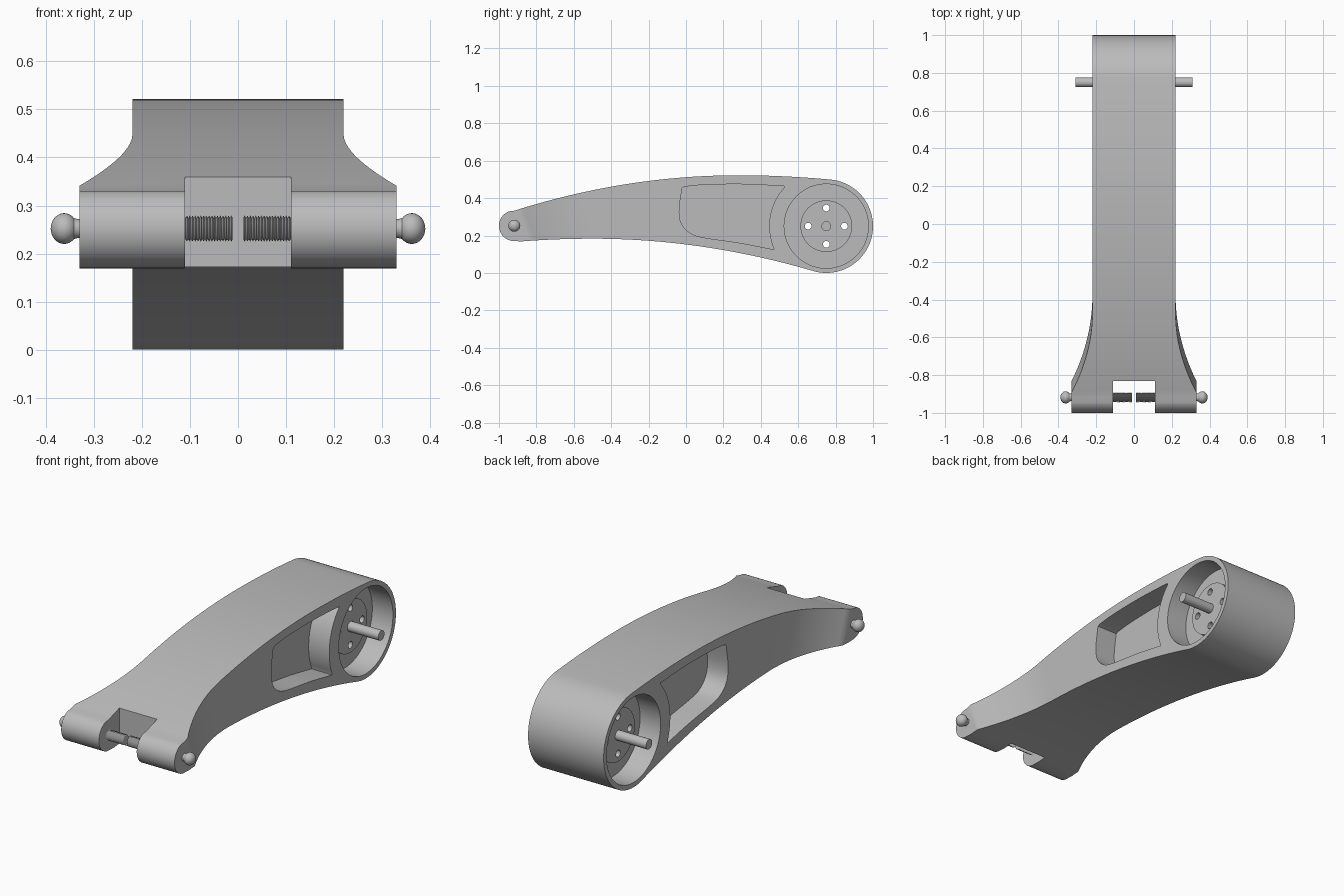
import bpy, bmesh
from math import sin, cos, pi, radians
from mathutils import Vector

if "Cube" in bpy.data.objects:
    bpy.data.objects.remove(bpy.data.objects["Cube"], do_unlink=True)

grey = bpy.data.materials.new("plain grey")
grey.use_nodes = True
colour = (0.5, 0.5, 0.5, 1)
grey.diffuse_color = colour
grey.node_tree.nodes["Principled BSDF"].inputs["Base Color"].default_value = colour

HUB_Y, HUB_Z = 0.75, 0.25      # pivot at the round end
TIP_Y, TIP_Z = -0.918, 0.252   # pivot at the forked end
FLOOR = 0.10                   # recess floors, distance from the middle


def finish(name, bm):
    bmesh.ops.recalc_face_normals(bm, faces=bm.faces[:])
    mesh = bpy.data.meshes.new(name)
    bm.to_mesh(mesh)
    bm.free()
    obj = bpy.data.objects.new(name, mesh)
    bpy.context.collection.objects.link(obj)
    mesh.materials.append(grey)
    return obj


def prism(name, points, offset):
    """Closed outline of 3D points swept along an offset vector."""
    bm = bmesh.new()
    face = bm.faces.new([bm.verts.new(p) for p in points])
    swept = bmesh.ops.extrude_face_region(bm, geom=[face])["geom"]
    verts = [v for v in swept if isinstance(v, bmesh.types.BMVert)]
    bmesh.ops.translate(bm, verts=verts, vec=Vector(offset))
    return finish(name, bm)


def lathe(name, profile, y, z, side=1, segments=48):
    """Turn (x, radius) points around an axis parallel to x."""
    bm = bmesh.new()
    rings = [[bm.verts.new((side * x, y + r * cos(2 * pi * i / segments),
                            z + r * sin(2 * pi * i / segments)))
              for i in range(segments)] for x, r in profile]
    for a, b in zip(rings, rings[1:]):
        for i in range(segments):
            j = (i + 1) % segments
            bm.faces.new((a[i], a[j], b[j], b[i]))
    bm.faces.new(rings[0])
    bm.faces.new(rings[-1])
    return finish(name, bm)


def cylinder(name, x0, x1, r, y, z, side=1, segments=48):
    return lathe(name, [(x0, r), (x1, r)], y, z, side, segments)


def boolean(obj, cutter, operation="DIFFERENCE"):
    mod = obj.modifiers.new("cut", "BOOLEAN")
    mod.object, mod.operation, mod.solver = cutter, operation, "EXACT"
    bpy.context.view_layer.objects.active = obj
    bpy.ops.object.modifier_apply(modifier=mod.name)


def discard(*cutters):
    for c in cutters:
        bpy.data.objects.remove(c, do_unlink=True)


def arc(cy, cz, r, start, end, n):
    return [(cy + r * cos(radians(start + (end - start) * i / n)),
             cz + r * sin(radians(start + (end - start) * i / n))) for i in range(n + 1)]


def span(a, b, n):
    return [a + (b - a) * i / n for i in range(n + 1)]


def smooth_path(ctrl, steps=6):
    """Catmull-Rom curve through a few points."""
    pts = [Vector(c) for c in ctrl]
    pts = [pts[0]] + pts + [pts[-1]]
    out = []
    for p, q, r, s in zip(pts, pts[1:], pts[2:], pts[3:]):
        for k in range(steps):
            t = k / steps
            out.append(tuple(0.5 * (2 * q + (r - p) * t + (2 * p - 5 * q + 4 * r - s) * t * t
                                    + (3 * q - p - 3 * r + s) * t ** 3)))
    return out + [tuple(ctrl[-1])]


# Arm side outline: arched top, round end, hollowed underside, round tip
def top_z(y):
    return 0.522 - (0.132 if y < 0.28 else 0.095) * (y - 0.28) ** 2


def under_z(y):
    return 0.183 - (0.1 if y < -0.5 else 0.124) * (y + 0.5) ** 2


outline = [(y, top_z(y)) for y in span(-0.92, 0.74, 40)]
outline += arc(HUB_Y, HUB_Z, 0.25, 84, -106, 48)
outline += [(y, under_z(y)) for y in span(0.66, -0.88, 36)]
outline += arc(TIP_Y, TIP_Z, 0.082, -95, -250, 20)
arm = prism("arm_body", [(-0.33, y, z) for y, z in outline], (0.66, 0, 0))

# Plan shape: narrow beam flaring to the wide tip, the flare leaning forward
half = [(0.22, 1.5)] + [(0.22 + 0.11 * t * t, -0.37 - 0.46 * t) for t in span(0, 1, 20)]
half += [(0.34, -0.84), (0.34, -1.5)]
plan = half + [(-x, y) for x, y in reversed(half)]
LEAN = 0.35
flare = prism("flare_cutter", [(x, y + LEAN * 0.27, -0.1) for x, y in plan], (0, -LEAN * 0.9, 0.9))
boolean(arm, flare, "INTERSECT")
discard(flare)

# Square notch between the two tip knuckles
notch = prism("notch_cutter", [(-0.11, -1.2, -0.1), (0.11, -1.2, -0.1),
                               (0.11, -0.83, -0.1), (-0.11, -0.83, -0.1)], (0, 0, 0.9))
boolean(arm, notch)
discard(notch)

# Side pocket outline, ending in an arc concentric with the hub
pocket = smooth_path([(0.47, 0.125), (0.29, 0.16), (0.09, 0.19), (0.02, 0.215),
                      (-0.025, 0.265), (-0.036, 0.34), (-0.02, 0.455)])
pocket += smooth_path([(-0.005, 0.461), (0.1, 0.471), (0.3, 0.474), (0.525, 0.464)])
pocket += arc(HUB_Y, HUB_Z, 0.305, 137, 203, 16)

parts = [arm]
for side, word in ((1, "left"), (-1, "right")):
    # Pocket and round hub recess
    cut = prism("pocket_cutter", [(side * FLOOR, y, z) for y, z in pocket], (side * 0.5, 0, 0))
    ring = cylinder("recess_cutter", FLOOR, 0.6, 0.225, HUB_Y, HUB_Z, side, 80)
    boolean(arm, cut)
    boolean(arm, ring)
    discard(cut, ring)
    # Hub disc, axle, threaded pin and ball stud
    hub = cylinder(word + "_hub_disc", FLOOR - 0.02, 0.13, 0.138, HUB_Y, HUB_Z, side, 64)
    axle = cylinder(word + "_axle", 0.11, 0.31, 0.026, HUB_Y, HUB_Z, side, 32)
    thread = [(x, 0.027 if i % 2 else 0.022) for i, x in enumerate(span(0.011, 0.115, 36))]
    pin = lathe(word + "_threaded_pin", thread, TIP_Y, TIP_Z, side, 32)
    stud = lathe(word + "_ball_stud",
                 [(0.32, 0.02), (0.333, 0.0195), (0.338, 0.021)]
                 + [(0.362 + 0.028 * cos(a), 0.032 * sin(a)) for a in span(2.4, 0.03, 16)],
                 TIP_Y, TIP_Z, side, 32)
    parts += [hub, axle, pin, stud]

# Four bolt holes right through hub discs and arm
hubs = [p for p in parts if p.name.endswith("hub_disc")]
for k in range(4):
    y = HUB_Y + 0.097 * cos(k * pi / 2)
    z = HUB_Z + 0.097 * sin(k * pi / 2)
    drill = cylinder("bolt_hole_cutter", -0.5, 0.5, 0.018, y, z, 1, 24)
    for target in [arm] + hubs:
        boolean(target, drill)
    discard(drill)

# Smooth curved surfaces, keep edges crisp
bpy.ops.object.select_all(action="DESELECT")
for p in parts:
    p.select_set(True)
bpy.context.view_layer.objects.active = arm
bpy.ops.object.shade_smooth_by_angle(angle=radians(30))
